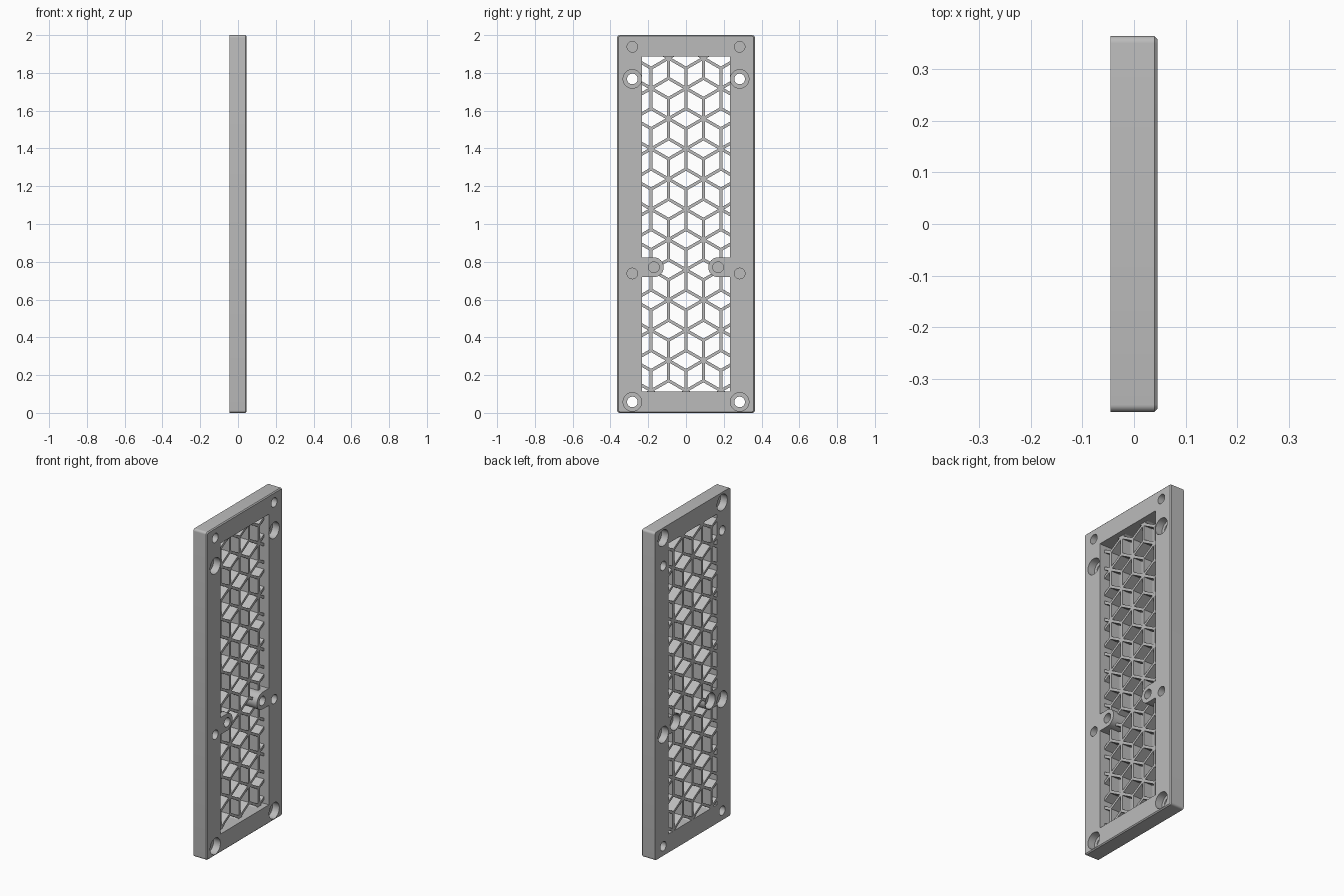
import bpy, bmesh, math
from mathutils import Matrix, Vector

cube = bpy.data.objects.get("Cube")
if cube:
    bpy.data.objects.remove(cube, do_unlink=True)

HALF_X, HALF_Y, HEIGHT = 0.0455, 0.3645, 2.0
OPEN_Y, OPEN_LOW, OPEN_HIGH = 0.233, 0.113, 1.886
LATTICE_FRONT = 0.012
HOLE_R, BORE_R, TAB_R = 0.028, 0.049, 0.052
HOLE_Y, TAB_Y, TAB_Z = 0.284, 0.17, 0.771

grey = bpy.data.materials.new("plain grey")
grey.diffuse_color = (0.5, 0.5, 0.5, 1)
grey.use_nodes = True
grey.node_tree.nodes["Principled BSDF"].inputs["Base Color"].default_value = grey.diffuse_color


def add_box(bm, low, high):
    low, high = Vector(low), Vector(high)
    matrix = Matrix.Translation((low + high) / 2) @ Matrix.Diagonal((*(high - low), 1))
    return bmesh.ops.create_cube(bm, size=1, matrix=matrix)["verts"]


def add_rod(bm, x0, x1, y, z, r):
    matrix = Matrix.Translation(((x0 + x1) / 2, y, z)) @ Matrix.Rotation(math.pi / 2, 4, "Y")
    bmesh.ops.create_cone(bm, cap_ends=True, segments=48, radius1=r, radius2=r,
                          depth=x1 - x0, matrix=matrix)


def make(name, bm):
    mesh = bpy.data.meshes.new(name)
    bm.to_mesh(mesh)
    bm.free()
    mesh.materials.append(grey)
    obj = bpy.data.objects.new(name, mesh)
    bpy.context.collection.objects.link(obj)
    return obj


def activate(obj):
    bpy.ops.object.select_all(action="DESELECT")
    obj.select_set(True)
    bpy.context.view_layer.objects.active = obj


def combine(obj, other, operation):
    mod = obj.modifiers.new(operation.lower(), "BOOLEAN")
    mod.object, mod.operation = other, operation
    mod.solver, mod.use_self = "EXACT", True
    activate(obj)
    bpy.ops.object.modifier_apply(modifier=mod.name)


# Frame blank: rounded corners and a chamfer around the +x face
bm = bmesh.new()
add_box(bm, (-HALF_X, -HALF_Y, 0), (HALF_X, HALF_Y, HEIGHT))
corners = [e for e in bm.edges if abs(e.verts[0].co.x - e.verts[1].co.x) > 0.01]
bmesh.ops.bevel(bm, geom=corners, offset=0.014, segments=6, profile=0.5, affect="EDGES")
rim = [e for e in bm.edges if all(v.co.x > HALF_X - 0.001 for v in e.verts)]
bmesh.ops.bevel(bm, geom=rim, offset=0.006, segments=1, affect="EDGES")
frame = make("frame", bm)

# Window opening
bm = bmesh.new()
add_box(bm, (-0.1, -OPEN_Y, OPEN_LOW), (0.1, OPEN_Y, OPEN_HIGH))
opening = make("opening_cutter", bm)
combine(frame, opening, "DIFFERENCE")

# Round-ended tabs on both sides of the opening
bm = bmesh.new()
for side in (-1, 1):
    ends = sorted((side * TAB_Y, side * (OPEN_Y + 0.01)))
    add_box(bm, (-HALF_X, ends[0], TAB_Z - TAB_R), (HALF_X, ends[1], TAB_Z + TAB_R))
    add_rod(bm, -HALF_X, HALF_X, side * TAB_Y, TAB_Z, TAB_R)
tabs = make("tab_blank", bm)
combine(frame, tabs, "UNION")

# Screw holes: open ones bored from +x, thin-skinned ones bored from -x
bm = bmesh.new()
for side in (-1, 1):
    for z in (1.768, 0.058):
        add_rod(bm, 0, 0.1, side * HOLE_Y, z, BORE_R)
        add_rod(bm, -0.1, 0.01, side * HOLE_Y, z, HOLE_R)
    for y, z, r in ((HOLE_Y, 1.938, BORE_R), (HOLE_Y, 0.738, BORE_R), (TAB_Y, TAB_Z, 0.047)):
        add_rod(bm, -0.1, 0, side * y, z, r)
        add_rod(bm, 0.004, 0.1, side * y, z, HOLE_R)
holes = make("hole_cutter", bm)
combine(frame, holes, "DIFFERENCE")

# Lattice: six struts around every star point, in staggered rows
STRUT, THICK = 0.1067, 0.016
STEP = STRUT * math.sqrt(3) / 2
bm = bmesh.new()
for row in range(-1, 12):
    for col in range(-4, 5):
        if (row + col) % 2:
            continue
        star = Vector((0, col * STEP, 1.718 - row * STRUT * 1.5))
        for k in range(6):
            angle = math.radians(30 + 60 * k)
            mid = star + Vector((0, math.cos(angle), math.sin(angle))) * STRUT / 2
            if abs(mid.y) > OPEN_Y + 0.03 or not OPEN_LOW - 0.06 < mid.z < OPEN_HIGH + 0.06:
                continue
            half = STRUT / 2 + 0.003
            verts = add_box(bm, (-HALF_X + 0.0005, -half, -THICK / 2),
                            (LATTICE_FRONT, half, THICK / 2))
            bmesh.ops.transform(bm, verts=verts, matrix=Matrix.Translation(mid)
                                @ Matrix.Rotation(angle, 4, "X"))
lattice = make("lattice", bm)
combine(lattice, opening, "INTERSECT")
combine(lattice, holes, "DIFFERENCE")

for helper in (opening, tabs, holes):
    bpy.data.objects.remove(helper, do_unlink=True)
for obj in (frame, lattice):
    activate(obj)
    bpy.ops.object.shade_smooth_by_angle(angle=math.radians(30))
